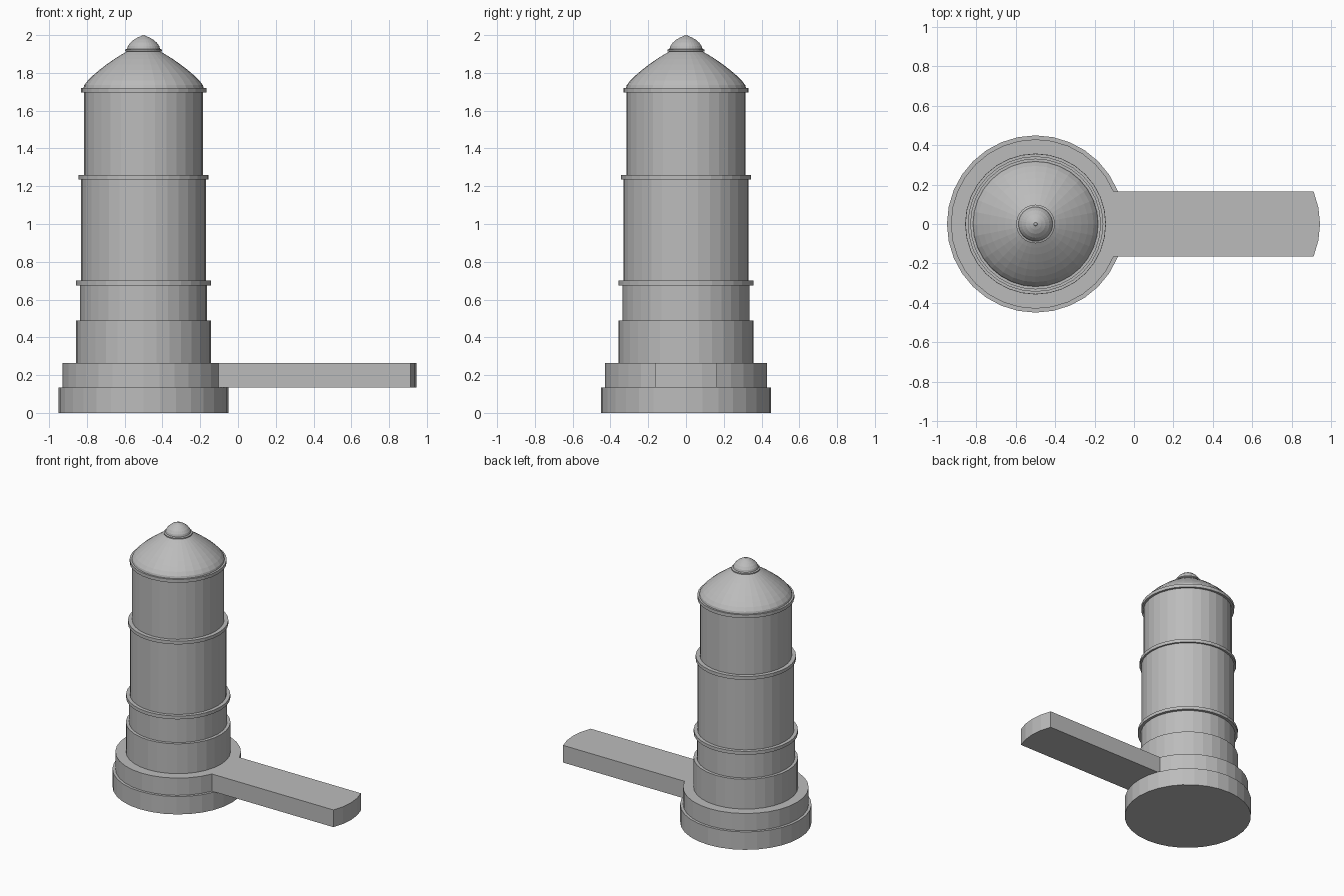
import bpy, bmesh
from math import cos, sin, pi

SIDES = 32
CX = -0.5          # tower axis

cube = bpy.data.objects.get("Cube")
if cube:
    bpy.data.objects.remove(cube, do_unlink=True)

stone = bpy.data.materials.new("grey stone")
stone.use_nodes = True
GREY = (0.5, 0.5, 0.5, 1)
stone.diffuse_color = GREY
stone.node_tree.nodes["Principled BSDF"].inputs["Base Color"].default_value = GREY


def finish(name, bm):
    bmesh.ops.recalc_face_normals(bm, faces=bm.faces)
    mesh = bpy.data.meshes.new(name)
    bm.to_mesh(mesh)
    bm.free()
    mesh.materials.append(stone)
    obj = bpy.data.objects.new(name, mesh)
    bpy.context.collection.objects.link(obj)
    return obj


def lathe(name, profile):
    """Closed solid turned about the tower axis from (radius, z) points."""
    bm = bmesh.new()
    rings = []
    for r, z in profile:
        rings.append([bm.verts.new((CX + r * cos(2 * pi * i / SIDES),
                                    r * sin(2 * pi * i / SIDES), z))
                      for i in range(SIDES)])
    for low, high in zip(rings, rings[1:]):
        for i in range(SIDES):
            j = (i + 1) % SIDES
            bm.faces.new((low[i], low[j], high[j], high[i]))
    bm.faces.new(rings[0])
    bm.faces.new(rings[-1])
    return finish(name, bm)


def drum(name, r, bottom, top):
    return lathe(name, [(r, bottom), (r, top)])


# Stepped base and tower shaft
drum("base_plinth", 0.45, 0, 0.135)
drum("upper_plinth", 0.43, 0.135, 0.265)
drum("shaft_footing", 0.358, 0.265, 0.49)
drum("lower_shaft", 0.336, 0.49, 0.675)
drum("middle_shaft", 0.331, 0.7, 1.235)
drum("upper_shaft", 0.315, 1.26, 1.695)

# Projecting ring mouldings
drum("lower_ring", 0.357, 0.675, 0.7)
drum("middle_ring", 0.344, 1.235, 1.26)
drum("upper_ring", 0.332, 1.695, 1.72)

# Curved roof and its finial
lathe("dome", [(0.318, 1.72), (0.314, 1.735), (0.295, 1.76), (0.267, 1.787),
               (0.233, 1.816), (0.195, 1.845), (0.155, 1.873),
               (0.12, 1.895), (0.085, 1.915)])
lathe("finial", [(0.085, 1.91), (0.098, 1.915), (0.098, 1.923), (0.087, 1.927),
                 (0.083, 1.942), (0.07, 1.96), (0.05, 1.977), (0.028, 1.989),
                 (0.012, 1.995), (0.008, 2.0)])

# Walkway: starts on the plinth edge, ends in a matching arc
R = 0.43
angles = [2 * pi * i / SIDES for i in range(-2, 3)]
outline = [(0.515 + R * cos(a), R * sin(a)) for a in angles]
outline += [(CX + R * cos(a), R * sin(a)) for a in reversed(angles)]
bm = bmesh.new()
floor = bm.faces.new([bm.verts.new((x, y, 0.135)) for x, y in outline])
raised = bmesh.ops.extrude_face_region(bm, geom=[floor], use_keep_orig=True)
bmesh.ops.translate(bm, vec=(0, 0, 0.13),
                    verts=[v for v in raised["geom"]
                           if isinstance(v, bmesh.types.BMVert)])
finish("walkway", bm)
